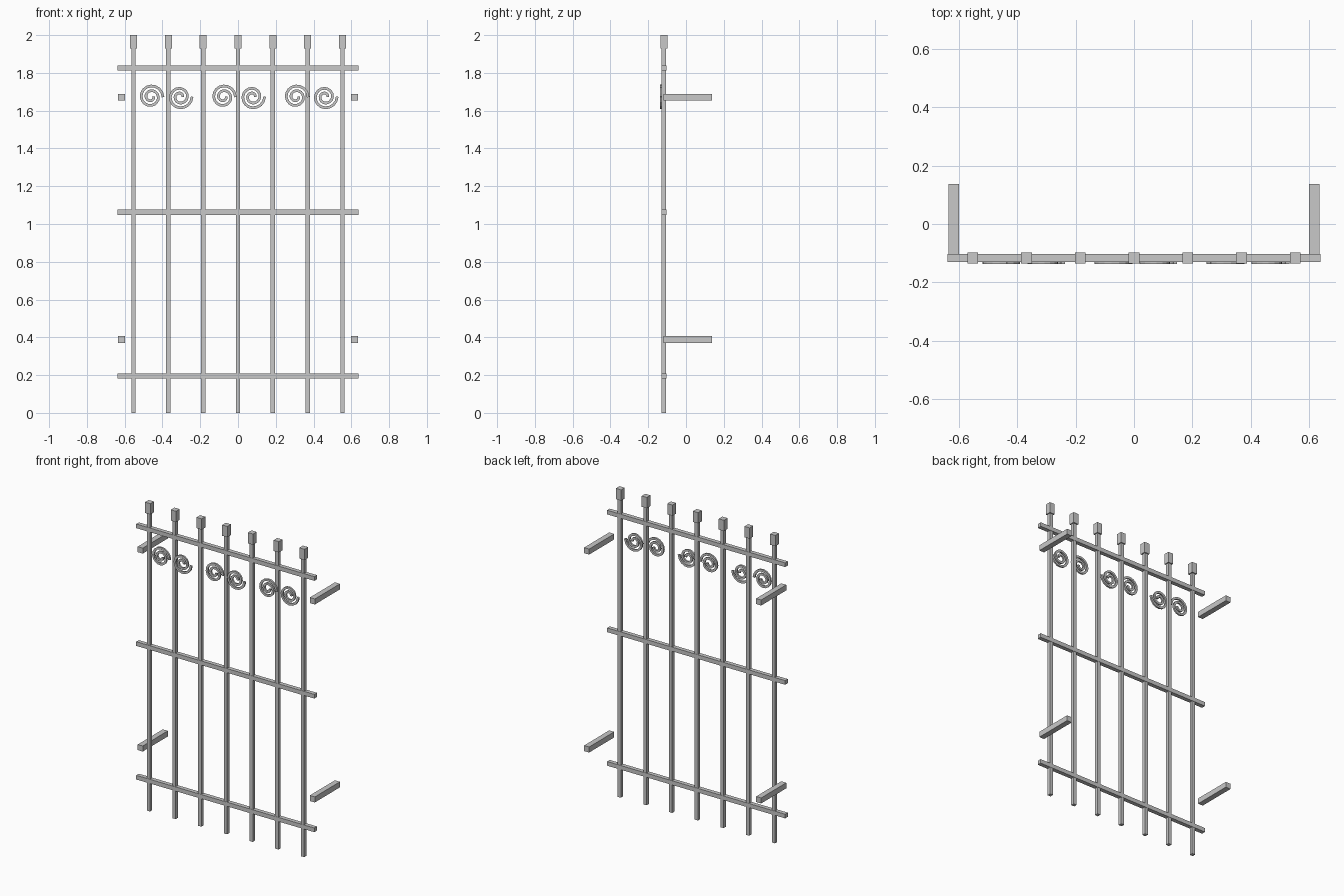
import bpy, math
from mathutils import Matrix, Vector
import bmesh

if "Cube" in bpy.data.objects:
    bpy.data.objects.remove(bpy.data.objects["Cube"])

iron = bpy.data.materials.new("iron_grey")
iron.diffuse_color = (0.58, 0.58, 0.58, 1)
iron.use_nodes = True
iron.node_tree.nodes["Principled BSDF"].inputs["Base Color"].default_value = iron.diffuse_color

Y = -0.117  # plane of the grille


def finish(name, bm):
    me = bpy.data.meshes.new(name)
    bm.to_mesh(me)
    bm.free()
    me.materials.append(iron)
    ob = bpy.data.objects.new(name, me)
    bpy.context.collection.objects.link(ob)
    return ob


def add_box(bm, centre, size, turn=0.0):
    m = (Matrix.Translation(Vector(centre)) @ Matrix.Rotation(turn, 4, 'Y')
         @ Matrix.Diagonal((*size, 1)))
    bmesh.ops.create_cube(bm, size=1, matrix=m)


def box(name, centre, size):
    bm = bmesh.new()
    add_box(bm, centre, size)
    return finish(name, bm)


# square upright bars with block finials
for i in range(-3, 4):
    x = i * 0.1843
    box("upright_bar", (x, Y, 0.97), (0.023, 0.023, 1.94))
    box("finial", (x, Y, 1.965), (0.037, 0.037, 0.07))

# horizontal rails
for z in (0.196, 1.062, 1.825):
    box("rail", (0, Y, z), (1.277, 0.027, 0.027))

# wall brackets
for s in (-1, 1):
    for z in (0.388, 1.671):
        box("wall_bracket", (s * 0.617, 0.0085, z), (0.036, 0.257, 0.036))


# scrolls: chains of short links along a spiral, second of each pair flipped
def scroll(cx, flip):
    bm = bmesh.new()
    n, turns = 32, 2.0

    def point(t):
        a = t * turns * 2 * math.pi
        r = 0.014 + 0.05 * t
        return Vector((cx + r * math.cos(a), -0.132, 1.673 + flip * r * math.sin(a)))

    for k in range(n):
        p, q = point(k / n), point((k + 1) / n)
        d = q - p
        add_box(bm, (p + q) / 2, (d.length + 0.003, 0.011, 0.014), -math.atan2(d.z, d.x))
    finish("scroll", bm)


for cx in (-0.384, 0.0, 0.384):
    scroll(cx - 0.077, -1)
    scroll(cx + 0.077, 1)
